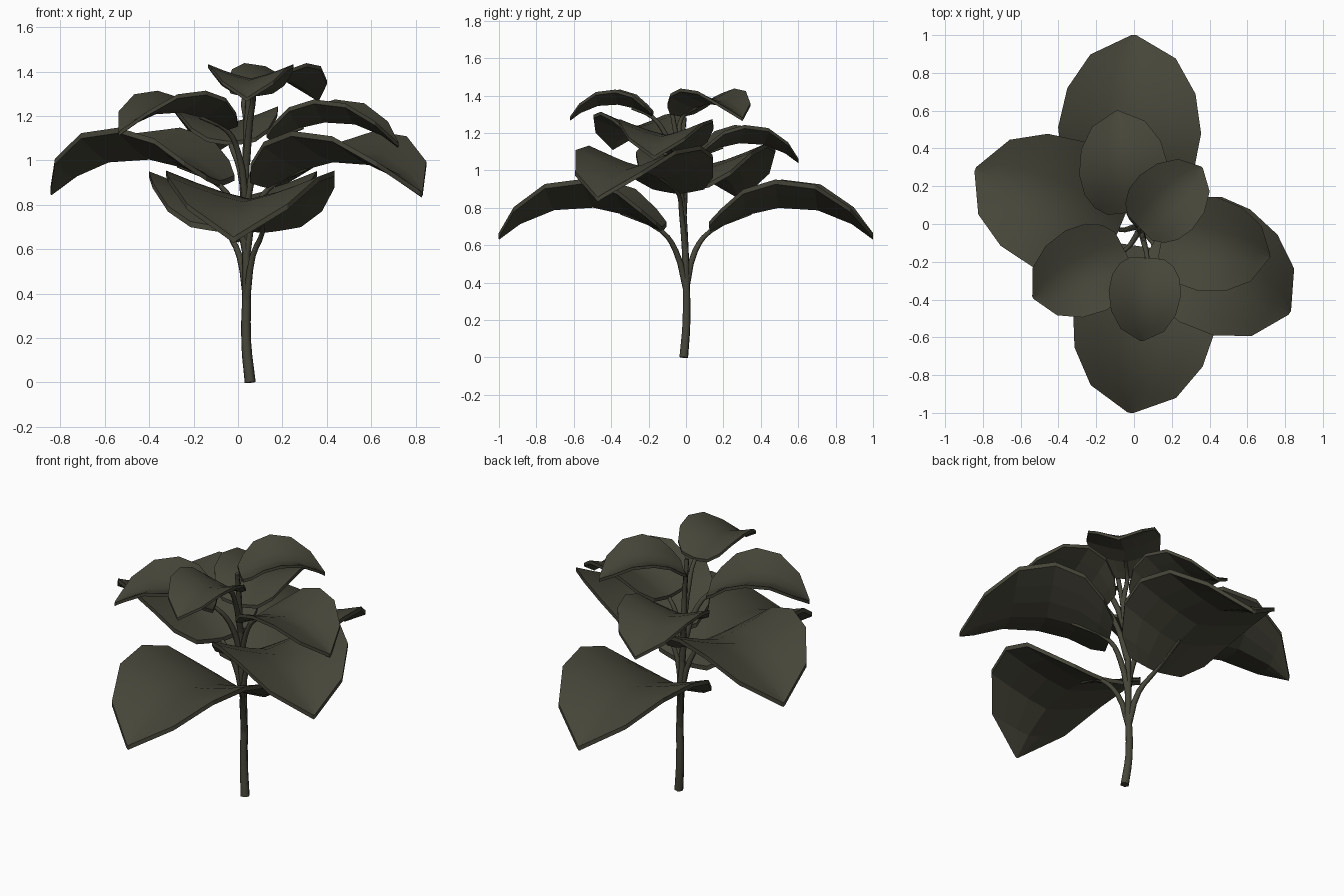
import bpy, bmesh
from mathutils import Vector

cube = bpy.data.objects.get("Cube")
if cube:
    bpy.data.objects.remove(cube)

green = bpy.data.materials.new("dark_olive_green")
green.use_nodes = True
colour = (0.062, 0.06, 0.041, 1)
green.diffuse_color = colour
green.node_tree.nodes["Principled BSDF"].inputs["Base Color"].default_value = colour

# Blade shape per unit of length: distance, half width, midrib height, rim rise
BLADE = [(0, .2, .01, .03), (.08, .32, .05, .07), (.22, .405, .11, .13),
         (.42, .435, .155, .145), (.66, .39, .14, .13),
         (.87, .26, .055, .075), (1, .015, -.04, .01)]
ACROSS = [-1, -.66, -.33, 0, .33, .66, 1]

# Leaf name, blade base, blade tip on the ground plane
LEAVES = [
    ("low_back_leaf", (-.04, .13, .69), (0, 1)),
    ("low_front_leaf", (.11, -.13, .69), (-.02, -1)),
    ("middle_right_leaf", (-.08, -.03, .90), (-.84, .29)),
    ("middle_left_leaf", (.14, -.04, .89), (.825, -.47)),
    ("upper_left_leaf", (.15, -.06, 1.10), (.72, -.17)),
    ("upper_right_leaf", (-.05, -.14, 1.15), (-.535, -.39)),
    ("upper_back_leaf", (-.03, .06, 1.08), (-.09, .6)),
    ("top_left_leaf", (.03, -.02, 1.30), (.36, .3)),
    ("top_front_leaf", (.07, -.18, 1.30), (.04, -.62)),
]

STEM = [(.055, -.012, 0), (.037, .002, .18), (.04, 0, .45),
        (.032, -.015, .8), (.04, -.04, 1.1), (.05, -.08, 1.34)]


def tube(name, points, radius, taper):
    """Round tapering shoot through a few points."""
    data = bpy.data.curves.new(name, "CURVE")
    data.dimensions = "3D"
    data.bevel_depth = radius
    data.bevel_resolution = 1
    data.resolution_u = 3
    data.use_fill_caps = True
    spline = data.splines.new("BEZIER")
    spline.bezier_points.add(len(points) - 1)
    for i, (knot, point) in enumerate(zip(spline.bezier_points, points)):
        knot.co = point
        knot.handle_left_type = knot.handle_right_type = "AUTO"
        knot.radius = 1 + (taper - 1) * i / (len(points) - 1)
    data.materials.append(green)
    obj = bpy.data.objects.new(name, data)
    bpy.context.collection.objects.link(obj)


def stem_at(z):
    """Point on the stem at a height."""
    for a, b in zip(STEM, STEM[1:]):
        if z <= b[2]:
            return Vector(a).lerp(Vector(b), (z - a[2]) / (b[2] - a[2]))
    return Vector(STEM[-1])


def leaf(name, base, tip):
    """Cupped, arching blade with a thick rim."""
    base = Vector(base)
    along = Vector((tip[0], tip[1], base.z)) - base
    length = along.length
    along.normalize()
    side = Vector((0, 0, 1)).cross(along)
    bm = bmesh.new()
    rows = []
    for t, width, height, rise in BLADE:
        rows.append([bm.verts.new(
            base + along * t * length + side * u * width * length
            + Vector((0, 0, (height + rise * abs(u) ** 1.25) * length)))
            for u in ACROSS])
    # Faces wind so that the upper side faces up
    for low, high in zip(rows, rows[1:]):
        for i in range(len(ACROSS) - 1):
            bm.faces.new((low[i + 1], low[i], high[i], high[i + 1]))
    # Give the blade an underside and a rim
    top = list(bm.faces)
    under = {v: bm.verts.new(v.co - Vector((0, 0, .008 + .02 * length)))
             for v in list(bm.verts)}
    rim = [e for e in bm.edges if e.is_boundary]
    for edge in rim:
        a, b = edge.verts
        bm.faces.new((a, b, under[b], under[a]))
    for face in top:
        face.smooth = True
        bm.faces.new([under[v] for v in reversed(face.verts)])
    bmesh.ops.recalc_face_normals(bm, faces=bm.faces)
    mesh = bpy.data.meshes.new(name)
    bm.to_mesh(mesh)
    bm.free()
    mesh.materials.append(green)
    bpy.context.collection.objects.link(bpy.data.objects.new(name, mesh))

    # Stalk rising out of the stem and running under the blade
    start = stem_at(base.z - .32)
    middle = stem_at(base.z - .12).lerp(base, .4)
    middle.z = base.z - .12
    low = Vector((0, 0, -.015))
    end = base + along * .25 * length + Vector((0, 0, .11 * length)) + low
    tube(name + "_stalk", [start, middle, base + low, end], .018, .5)


tube("stem", STEM, .025, .5)
for spec in LEAVES:
    leaf(*spec)
